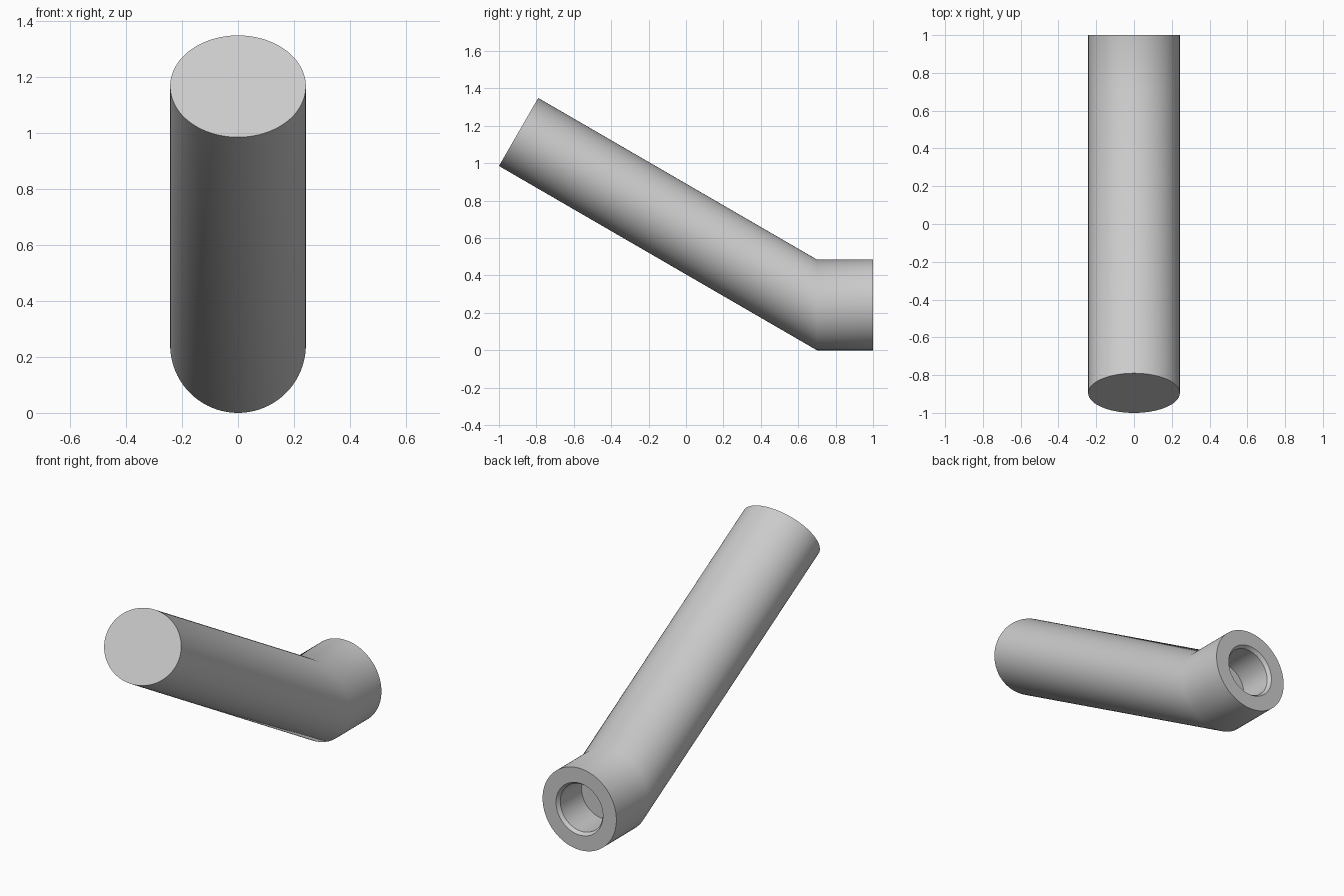
import bpy, bmesh
from math import sin, cos, pi, radians

default = bpy.data.objects.get("Cube")
if default:
    bpy.data.objects.remove(default, do_unlink=True)

SEGMENTS = 96
RADIUS = 0.2425
TILT = radians(30)

grey = bpy.data.materials.new("plain grey")
grey.use_nodes = True
colour = (0.6, 0.6, 0.6, 1)
grey.diffuse_color = colour
grey.node_tree.nodes["Principled BSDF"].inputs["Base Color"].default_value = colour

bm = bmesh.new()


def ring(y, z, radius, tilt=0.0):
    """Ring across the tube; a tilted one is flattened to match the sheared arm."""
    height = radius * cos(tilt)
    verts = []
    for i in range(SEGMENTS):
        a = 2 * pi * i / SEGMENTS
        v = height * sin(a)
        verts.append(bm.verts.new((radius * cos(a), y + v * sin(tilt), z + v * cos(tilt))))
    return verts


def bridge(a, b):
    for i in range(SEGMENTS):
        j = (i + 1) % SEGMENTS
        bm.faces.new((a[i], a[j], b[j], b[i]))


# Front end cap, sloping arm, bend, socket rim, chamfer, bore and its floor
rings = [
    ring(-0.895, 1.167, RADIUS, TILT),
    ring(0.70, RADIUS, RADIUS),
    ring(1.00, RADIUS, RADIUS),
    ring(1.00, RADIUS, 0.154),
    ring(0.98, RADIUS, 0.14),
    ring(0.78, RADIUS, 0.14),
]
for a, b in zip(rings, rings[1:]):
    bridge(a, b)
bm.faces.new(rings[0])
bm.faces.new(rings[-1])
bmesh.ops.recalc_face_normals(bm, faces=bm.faces)

mesh = bpy.data.meshes.new("bent_handle")
bm.to_mesh(mesh)
bm.free()
mesh.materials.append(grey)
handle = bpy.data.objects.new("bent_handle", mesh)
bpy.context.collection.objects.link(handle)

# Smooth round sides, crisp ends
bpy.ops.object.select_all(action="DESELECT")
handle.select_set(True)
bpy.context.view_layer.objects.active = handle
bpy.ops.object.shade_smooth_by_angle(angle=radians(31))
